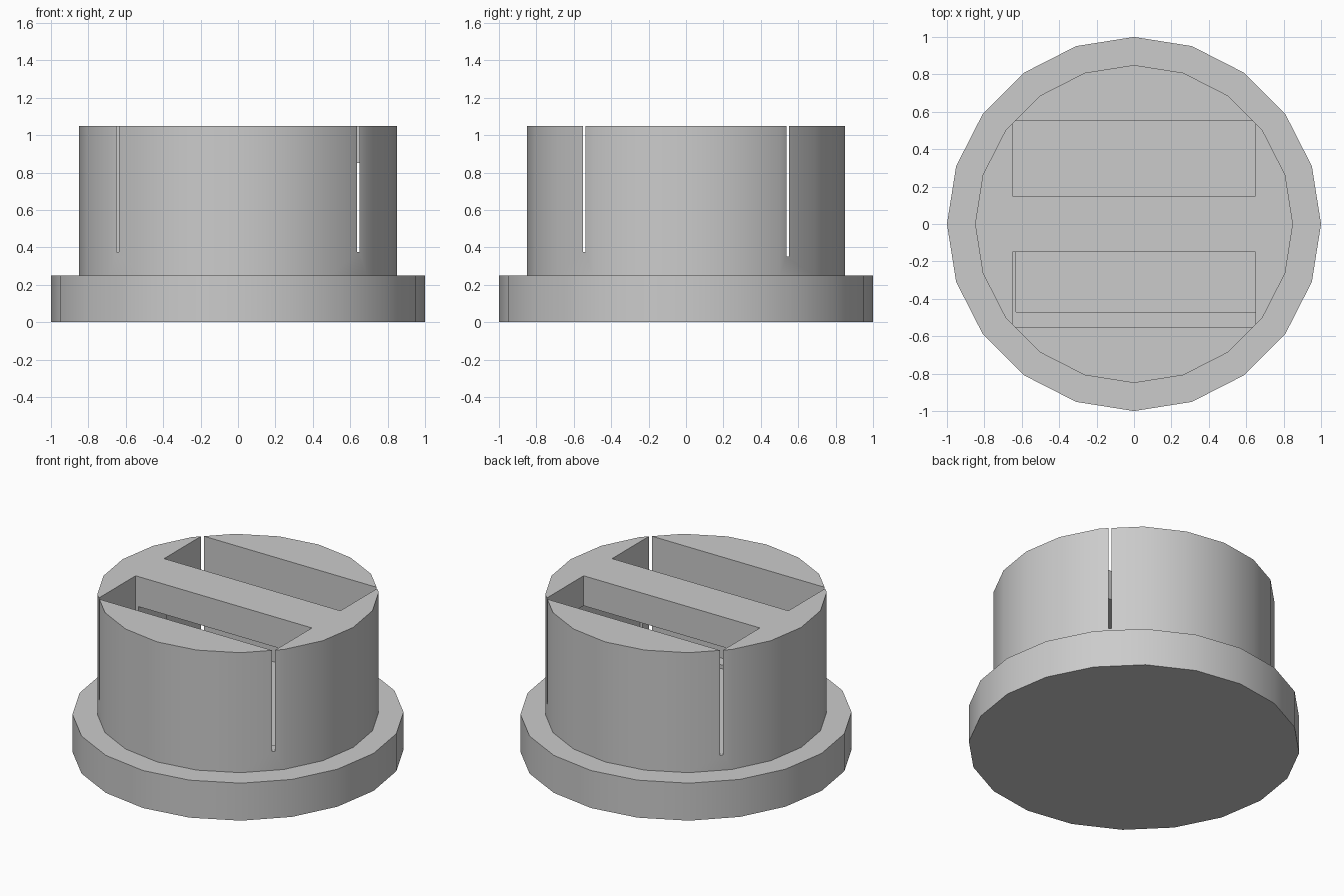
import bpy
import math

cube = bpy.data.objects.get("Cube")
if cube:
    bpy.data.objects.remove(cube, do_unlink=True)

grey = bpy.data.materials.new("light_grey")
grey.use_nodes = True
colour = (0.6, 0.6, 0.6, 1)
grey.diffuse_color = colour
grey.node_tree.nodes["Principled BSDF"].inputs["Base Color"].default_value = colour


def disc(name, radius, bottom, top):
    """Twenty-sided cylinder between two heights."""
    bpy.ops.mesh.primitive_cylinder_add(
        vertices=20, radius=radius, depth=top - bottom,
        location=(0, 0, (bottom + top) / 2))
    ob = bpy.context.object
    ob.name = name
    ob.data.materials.append(grey)
    return ob


def cut(target, low, high):
    """Subtract a box given by two opposite corners."""
    bpy.ops.mesh.primitive_cube_add(
        size=1, location=[(a + b) / 2 for a, b in zip(low, high)])
    box = bpy.context.object
    box.scale = [b - a for a, b in zip(low, high)]
    box.hide_render = True
    box.data.materials.append(grey)
    mod = target.modifiers.new("cut", "BOOLEAN")
    mod.operation = "DIFFERENCE"
    mod.solver = "EXACT"
    mod.object = box
    bpy.context.view_layer.objects.active = target
    bpy.ops.object.modifier_apply(modifier=mod.name)
    bpy.data.objects.remove(box, do_unlink=True)


# Wide flange and the narrower drum above it
flange = disc("base_flange", 1.0, 0, 0.25)
drum = disc("slotted_drum", 0.85, 0.25, 1.05)

# Two open slots whose corners just break through the drum wall
cut(drum, (-0.65, -0.55, 0.375), (0.65, -0.15, 1.2))
cut(drum, (-0.65, 0.15, 0.35), (0.65, 0.55, 1.2))

# Hidden chamber joining the slots beneath the centre bar
cut(drum, (-0.63, -0.47, 0.35), (0.67, 0.47, 0.85))

# Smooth round walls, crisp corners
for ob in (flange, drum):
    bpy.ops.object.select_all(action="DESELECT")
    ob.select_set(True)
    bpy.context.view_layer.objects.active = ob
    bpy.ops.object.shade_smooth_by_angle(angle=math.radians(30))
